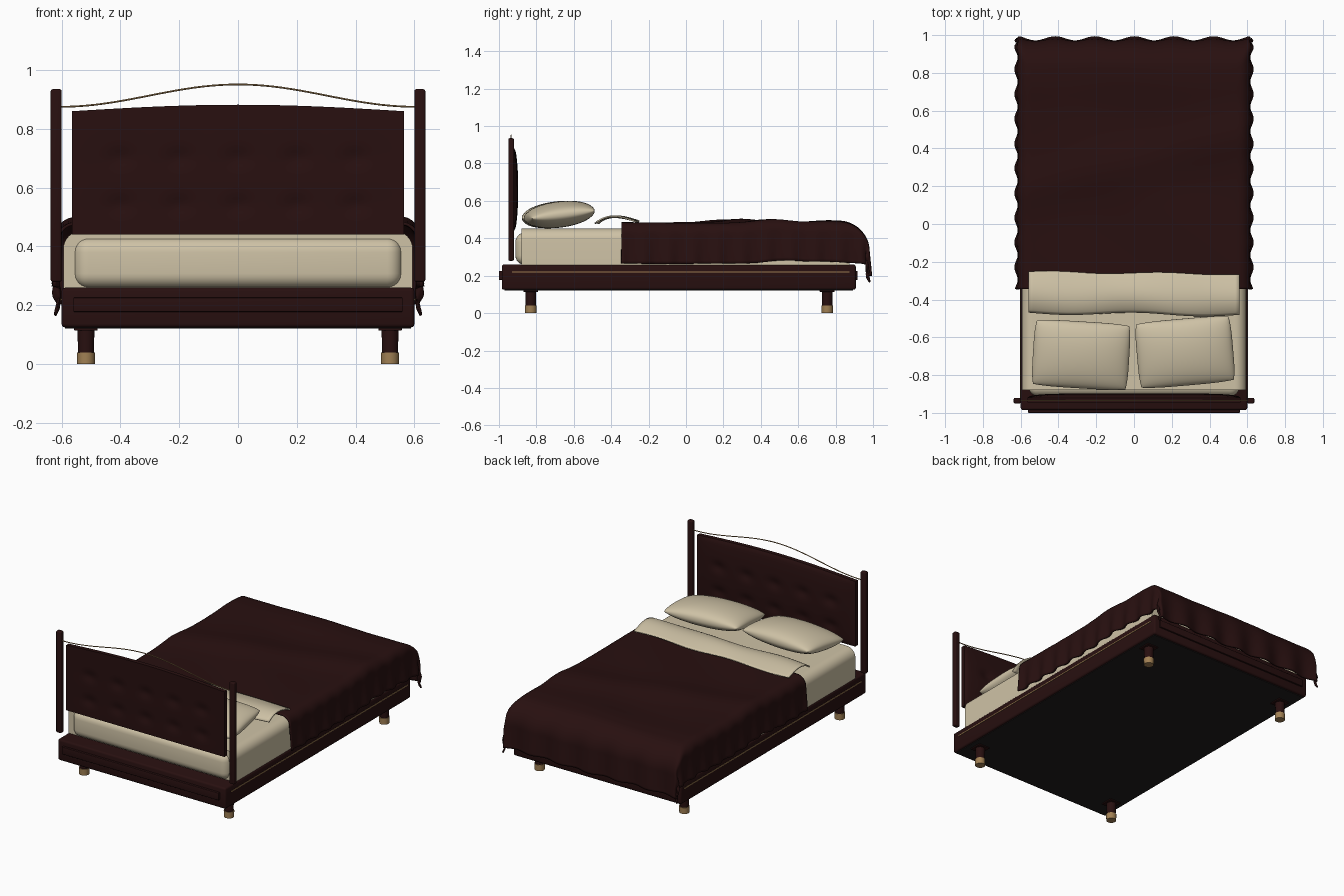
import bpy, bmesh
from math import sin, cos, pi, exp, radians
from mathutils import Matrix

old = bpy.data.objects.get("Cube")
if old:
    bpy.data.objects.remove(old)


def material(name, rgb):
    m = bpy.data.materials.new(name)
    m.use_nodes = True
    m.diffuse_color = (*rgb, 1)
    bsdf = m.node_tree.nodes["Principled BSDF"]
    bsdf.inputs["Base Color"].default_value = (*rgb, 1)
    bsdf.inputs["Roughness"].default_value = 0.7
    return m


BROWN = material("dark brown", (0.021, 0.005, 0.005))
CREAM = material("cream linen", (0.62, 0.54, 0.38))
BRASS = material("brass", (0.36, 0.22, 0.09))
CHARCOAL = material("charcoal", (0.014, 0.012, 0.012))


def finish(name, bm, mat, angle=40):
    bmesh.ops.recalc_face_normals(bm, faces=bm.faces[:])
    me = bpy.data.meshes.new(name)
    bm.to_mesh(me)
    bm.free()
    me.materials.append(mat)
    ob = bpy.data.objects.new(name, me)
    bpy.context.collection.objects.link(ob)
    bpy.ops.object.select_all(action="DESELECT")
    ob.select_set(True)
    bpy.context.view_layer.objects.active = ob
    bpy.ops.object.shade_smooth_by_angle(angle=radians(angle))
    return ob


def box(name, lo, hi, mat, bevel=0.0, segments=3, along=None):
    """Box between two corners; 'along' bevels only edges on that axis."""
    bm = bmesh.new()
    size = [b - a for a, b in zip(lo, hi)]
    mid = [(a + b) / 2 for a, b in zip(lo, hi)]
    bmesh.ops.create_cube(bm, size=1, matrix=Matrix.Translation(mid) @ Matrix.Diagonal((*size, 1)))
    if bevel:
        edges = bm.edges[:]
        if along is not None:
            edges = [e for e in edges if abs((e.verts[0].co - e.verts[1].co)[along]) > 0.01
                     and e.verts[0].co.z > mid[2]]
        bmesh.ops.bevel(bm, geom=edges, offset=bevel, segments=segments, profile=0.5, affect="EDGES")
    return finish(name, bm, mat)


def cylinder(name, x, y, z0, z1, r0, r1, mat):
    bm = bmesh.new()
    bmesh.ops.create_cone(bm, cap_ends=True, segments=24, radius1=r0, radius2=r1, depth=z1 - z0,
                          matrix=Matrix.Translation((x, y, (z0 + z1) / 2)))
    return finish(name, bm, mat)


def add_grid(bm, f, nu, nv):
    """Grid of quads through f(u, v), with u and v running from -1 to 1."""
    rows = [[bm.verts.new(f(2 * i / nu - 1, 2 * j / nv - 1)) for j in range(nv + 1)]
            for i in range(nu + 1)]
    for a, b in zip(rows, rows[1:]):
        for j in range(nv):
            bm.faces.new((a[j], b[j], b[j + 1], a[j + 1]))


def bump(d, width):
    return exp(-(d / width) ** 2)


# Frame, end panels, side trim and underside
box("bed_frame", (-0.6, -0.985, 0.125), (0.6, 0.908, 0.26), BROWN, 0.012)
box("underside_panel", (-0.588, -0.97, 0.121), (0.588, 0.893, 0.13), CHARCOAL)
box("head_end_panel", (-0.56, -1.0, 0.178), (0.56, -0.98, 0.226), BROWN, 0.003)
box("foot_end_panel", (-0.56, 0.9, 0.178), (0.56, 0.918, 0.226), BROWN, 0.003)
for side, sx in (("left", 1), ("right", -1)):
    xs = sorted((sx * 0.596, sx * 0.603))
    box(f"{side}_trim", (xs[0], -0.93, 0.217), (xs[1], 0.875, 0.223), BRASS)

    # Headboard posts
    xs = sorted((sx * 0.6, sx * 0.637))
    box(f"{side}_post", (xs[0], -0.95, 0.28), (xs[1], -0.92, 0.935), BROWN, 0.007)

    # Legs with brass feet
    for end, y in (("head", -0.83), ("foot", 0.755)):
        x = sx * 0.517
        box(f"{side}_{end}_leg_plate", (x - 0.04, y - 0.04, 0.114), (x + 0.04, y + 0.04, 0.126), BROWN, 0.002)
        cylinder(f"{side}_{end}_leg", x, y, 0.038, 0.125, 0.027, 0.029, BROWN)
        cylinder(f"{side}_{end}_foot", x, y, 0.0, 0.04, 0.03, 0.031, BRASS)

# Mattress and fitted sheet
box("mattress", (-0.558, -0.912, 0.258), (0.558, 0.87, 0.43), CREAM, 0.05, 6)
box("fitted_sheet", (-0.594, -0.88, 0.258), (0.594, 0.875, 0.452), CREAM, 0.06, 8, along=1)


# Tufted headboard
def tufts(x, z):
    return sum(bump(x - 0.2 * c, 0.045) * bump(z - row, 0.032) for c in range(-2, 3) for row in (0.7, 0.54))


def headboard_face(front):
    def f(u, v):
        x = 0.565 * u
        top = 0.86 + 0.022 * cos(u * pi / 2)
        z = 0.44 + (top - 0.44) * (v + 1) / 2
        inset = tufts(x, z)
        if front:
            puff = 0.023 * max(0.0, (1 - v * v) * (1 - u ** 6)) ** 0.5
            return (x, -0.92 + puff - 0.012 * inset, z)
        return (x, -0.946 + 0.01 * inset, z)
    return f


bm = bmesh.new()
add_grid(bm, headboard_face(True), 90, 36)
add_grid(bm, headboard_face(False), 90, 36)
bmesh.ops.bridge_loops(bm, edges=[e for e in bm.edges if e.is_boundary])
finish("headboard", bm, BROWN, 50)

# Arched brass rail between the posts
curve = bpy.data.curves.new("headboard_rail", "CURVE")
curve.dimensions = "3D"
curve.bevel_depth = 0.003
curve.bevel_resolution = 2
spline = curve.splines.new("POLY")
spline.points.add(40)
for i, p in enumerate(spline.points):
    t = i / 20 - 1
    p.co = (0.605 * t, -0.935, 0.913 + 0.038 * cos(pi * t), 1)
curve.materials.append(BRASS)
bpy.context.collection.objects.link(bpy.data.objects.new("headboard_rail", curve))


# Pillows
def pillow(name, x, y, turn):
    def half(sign):
        def f(u, v):
            u, v = sin(u * pi / 2), sin(v * pi / 2)
            h = 0.07 * max(0.0, (1 - u * u) * (1 - v * v)) ** 0.42
            return (0.255 * u * (1 - 0.04 * v ** 4), 0.178 * v * (1 - 0.05 * u ** 4), sign * h)
        return f
    bm = bmesh.new()
    add_grid(bm, half(1), 40, 30)
    add_grid(bm, half(-1), 40, 30)
    bmesh.ops.remove_doubles(bm, verts=bm.verts[:], dist=0.0001)
    place = (Matrix.Translation((x, y, 0.527)) @ Matrix.Rotation(radians(turn), 4, "Z")
             @ Matrix.Rotation(radians(7), 4, "X"))
    bm.transform(place)
    finish(name, bm, CREAM, 60)


pillow("right_pillow", -0.28, -0.693, -3.5)
pillow("left_pillow", 0.27, -0.678, 5)


# Duvet draped over the sides and foot
def drape(s, flat, radius):
    """Distance out and drop for cloth length s past a rounded edge."""
    over = s - flat
    if over <= 0:
        return s, 0.0
    arc = radius * pi / 2
    if over < arc:
        a = over / radius
        return flat + radius * sin(a), radius * (1 - cos(a))
    return flat + radius + 0.06 * (over - arc), radius + over - arc


def duvet_point(u, v):
    s = 0.8 * u
    t = -0.345 + 1.53 * (v + 1) / 2
    x, dx = drape(abs(s), 0.555, 0.055)
    y, dy = drape(t, 0.83, 0.14)
    sx = 1 if s >= 0 else -1
    drop = (dx ** 3 + dy ** 3) ** (1 / 3)
    # Folds grow towards the hems
    x += 0.009 * sin(t * 48) * min(1, dx / 0.2)
    y += 0.011 * sin(s * 30 + 1.5) * min(1, dy / 0.25)
    # Soft wrinkles on top
    top = 0.478 + 0.018 * bump(t - 0.33 - 0.25 * s, 0.13) + 0.01 * bump(t - 0.76, 0.12)
    top += 0.004 * sin(9 * t + 7 * s) * bump(s, 0.5)
    return (sx * x, min(y, 0.993), top - drop)


bm = bmesh.new()
add_grid(bm, duvet_point, 100, 130)
duvet = finish("duvet", bm, BROWN, 80)
mod = duvet.modifiers.new("thickness", "SOLIDIFY")
mod.thickness = 0.01
mod.offset = 0


# Turned-down top sheet
def fold_point(u, v):
    w = (v + 1) / 2
    y = -0.475 + 0.215 * w + 0.008 * cos(5 * u) * (1 - w) - 0.006 * u + 0.005 * sin(6 * u) * w
    z = 0.482 + 0.03 * sin(pi * w ** 0.8) + 0.008 * w + 0.003 * sin(7 * u + 3 * w)
    return (0.558 * u, y, z)


bm = bmesh.new()
add_grid(bm, fold_point, 50, 16)
fold = finish("turned_down_sheet", bm, CREAM, 80)
mod = fold.modifiers.new("thickness", "SOLIDIFY")
mod.thickness = 0.008
mod.offset = 0
